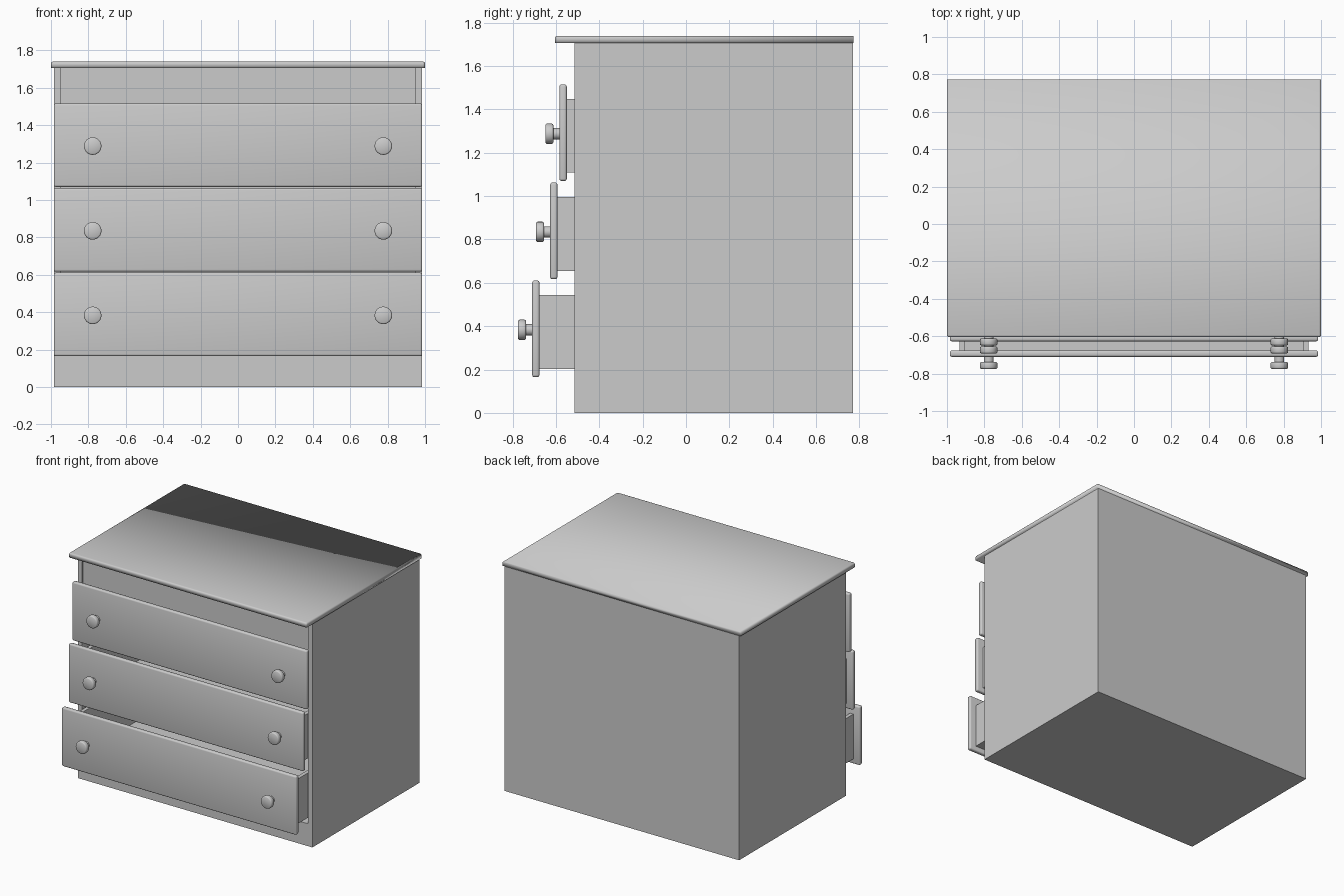
import bpy, bmesh, math
from mathutils import Matrix, Vector

cube = bpy.data.objects.get("Cube")
if cube:
    bpy.data.objects.remove(cube)

GREY = (0.6, 0.6, 0.6, 1)
grey = bpy.data.materials.new("plain grey")
grey.use_nodes = True
grey.diffuse_color = GREY
grey.node_tree.nodes["Principled BSDF"].inputs["Base Color"].default_value = GREY


def finish(name, bm):
    bmesh.ops.recalc_face_normals(bm, faces=bm.faces)
    mesh = bpy.data.meshes.new(name)
    bm.to_mesh(mesh)
    bm.free()
    mesh.materials.append(grey)
    obj = bpy.data.objects.new(name, mesh)
    bpy.context.collection.objects.link(obj)
    return obj


def add_box(bm, lo, hi):
    lo, hi = Vector(lo), Vector(hi)
    size = hi - lo
    matrix = Matrix.Translation((lo + hi) / 2) @ Matrix.Diagonal((*size, 1))
    bmesh.ops.create_cube(bm, size=1, matrix=matrix)


def box(name, lo, hi, round_edge=None, width=0.01):
    """Box whose edges are rounded where round_edge(midpoint) holds."""
    bm = bmesh.new()
    add_box(bm, lo, hi)
    if round_edge:
        edges = [e for e in bm.edges
                 if round_edge((e.verts[0].co + e.verts[1].co) / 2)]
        bmesh.ops.bevel(bm, geom=edges, offset=width, segments=3,
                        profile=0.5, affect='EDGES')
        for face in bm.faces:
            face.smooth = True
    return finish(name, bm)


def turned(name, profile, centre, sides=24):
    """Solid of (radius, y) points turned about the y axis."""
    bm = bmesh.new()
    verts = [bm.verts.new(centre + Vector((r, y, 0))) for r, y in profile]
    edges = [bm.edges.new(pair) for pair in zip(verts, verts[1:])]
    bmesh.ops.spin(bm, geom=verts + edges, cent=centre, axis=(0, 1, 0),
                   angle=math.tau, steps=sides, use_merge=True)
    bmesh.ops.remove_doubles(bm, verts=bm.verts, dist=0.0005)
    obj = finish(name, bm)
    bpy.ops.object.select_all(action='DESELECT')
    bpy.context.view_layer.objects.active = obj
    obj.select_set(True)
    bpy.ops.object.shade_smooth_by_angle(angle=math.radians(50))


# Cabinet shell, hollowed from the front
cabinet = box("cabinet", (-0.985, -0.515, 0), (0.985, 0.77, 1.71))
hollow = box("cabinet_cutter", (-0.95, -0.7, 0.17), (0.95, 0.74, 1.9))
hollow.hide_render = True
hollow.hide_viewport = True
hollow.display_type = 'WIRE'
cut = cabinet.modifiers.new("hollow", 'BOOLEAN')
cut.operation = 'DIFFERENCE'
cut.solver = 'EXACT'
cut.object = hollow

# Rail above the drawers and overhanging top with a square back edge
box("top_rail", (-0.95, -0.505, 1.46), (0.95, -0.47, 1.71))
box("top_board", (-1, -0.605, 1.706), (1, 0.773, 1.74),
    lambda mid: mid.y < 0.7 and mid.z > 1.71, width=0.012)

# Drawers, pulled out further toward the bottom
KNOB = [(0, -0.065), (0.040, -0.065), (0.045, -0.062), (0.047, -0.057),
        (0.047, -0.036), (0.045, -0.031), (0.040, -0.028),
        (0.026, -0.028), (0.026, 0.002)]
DRAWERS = {"top": (1.07, -0.584), "middle": (0.617, -0.627),
           "bottom": (0.165, -0.71)}
HALF, WALL = 0.932, 0.028

for level, (z, y) in DRAWERS.items():
    back = y + 0.034
    box(level + "_drawer_front", (-0.985, y, z), (0.985, back, z + 0.446),
        lambda mid: True, width=0.011)

    # Open tray behind the front
    low, high, end = z + 0.038, z + 0.378, back + 1.15
    bm = bmesh.new()
    add_box(bm, (-HALF, back - 0.005, low), (HALF, end, low + 0.025))
    add_box(bm, (-HALF, end - WALL, low), (HALF, end, high))
    for side in (-1, 1):
        xs = sorted((side * HALF, side * (HALF - WALL)))
        add_box(bm, (xs[0], back - 0.005, low), (xs[1], end, high))
    finish(level + "_drawer_tray", bm)

    for side, label in ((-1, "right"), (1, "left")):
        turned(f"{level}_{label}_knob", KNOB,
               Vector((side * 0.777, y, z + 0.218)))
